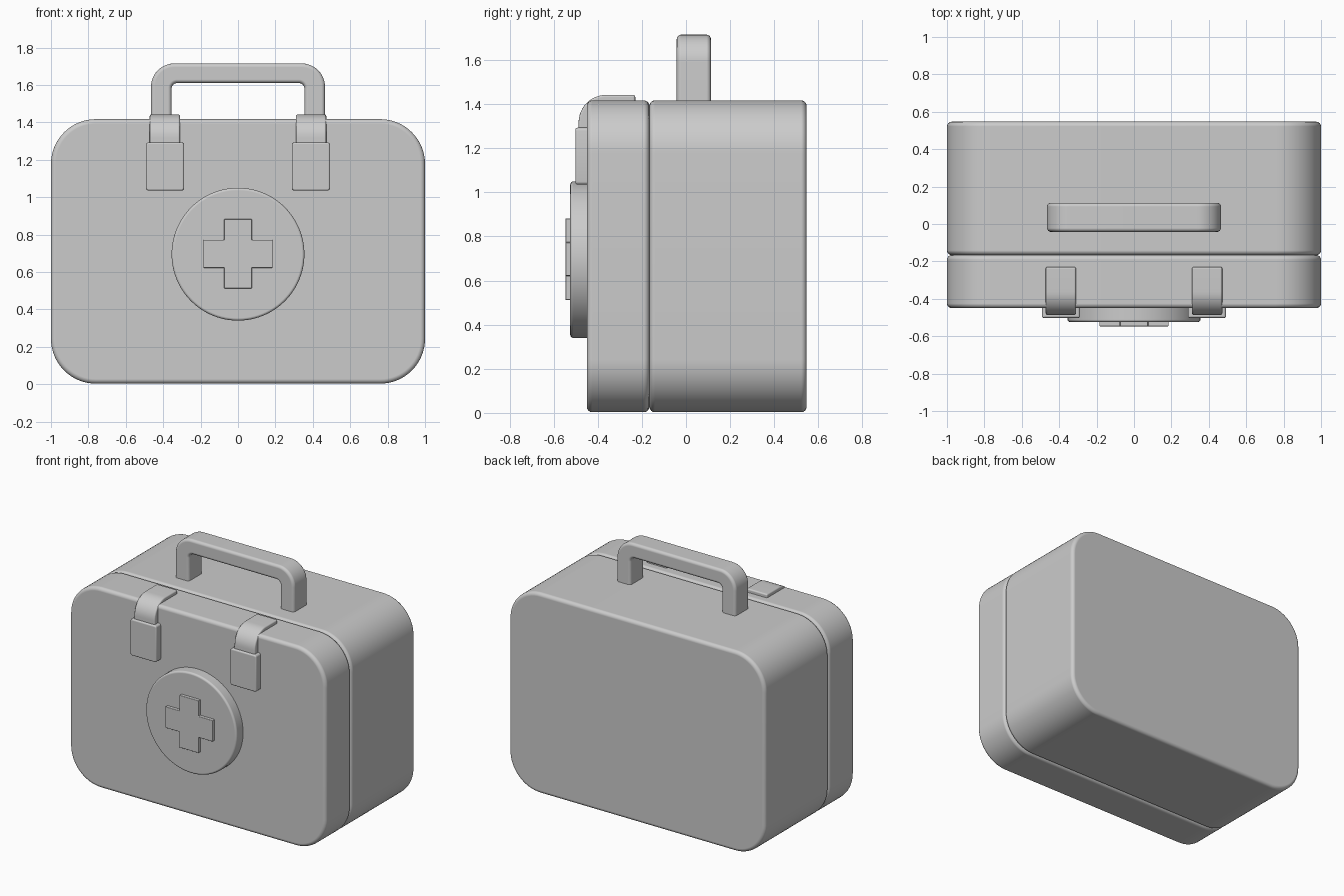
import bpy, bmesh
from math import sin, cos, pi, radians
from mathutils import Vector

if "Cube" in bpy.data.objects:
    bpy.data.objects.remove(bpy.data.objects["Cube"])


def rounded(points, radii, steps=12):
    """Round each corner of a closed 2D outline with an arc (0 = sharp)."""
    out, n = [], len(points)
    for i in range(n):
        p, r = Vector(points[i]), radii[i]
        if r == 0:
            out.append(p)
            continue
        a = (Vector(points[i - 1]) - p).normalized()
        b = (Vector(points[(i + 1) % n]) - p).normalized()
        centre = p + (a + b) * r          # right-angled corners
        for k in range(steps + 1):
            t = k / steps * pi / 2
            out.append(centre - b * r * cos(t) - a * r * sin(t))
    return out


def rect(x0, x1, z0, z1, r, steps=12):
    return rounded([(x0, z0), (x1, z0), (x1, z1), (x0, z1)], [r] * 4, steps)


def prism(name, outline, d0, d1, bevel, axis='Y', segments=4):
    """Extrude an outline (xz along Y, or yz along X) with softened edges."""
    bm = bmesh.new()

    def place(p, d):
        return (p[0], d, p[1]) if axis == 'Y' else (d, p[0], p[1])
    lo = [bm.verts.new(place(p, d0)) for p in outline]
    hi = [bm.verts.new(place(p, d1)) for p in outline]
    bm.faces.new(lo)
    bm.faces.new(hi[::-1])
    n = len(outline)
    for i in range(n):
        j = (i + 1) % n
        bm.faces.new((lo[j], lo[i], hi[i], hi[j]))
    bmesh.ops.recalc_face_normals(bm, faces=bm.faces)
    for f in bm.faces:
        f.smooth = True
    mesh = bpy.data.meshes.new(name)
    bm.to_mesh(mesh)
    bm.free()
    ob = bpy.data.objects.new(name, mesh)
    bpy.context.collection.objects.link(ob)
    mod = ob.modifiers.new("soft_edges", 'BEVEL')
    mod.width = bevel
    mod.segments = segments
    mod.limit_method = 'ANGLE'
    mod.angle_limit = radians(40)
    mod.harden_normals = True
    return ob


# Case: deep back half and shallow lid, meeting at a seam
case = rect(-1, 1, 0.003, 1.417, 0.24, 16)
prism("case_back", case, -0.166, 0.547, 0.025)
prism("case_front", case, -0.45, -0.166, 0.025)

# Round badge with raised cross
disc = [(0.355 * cos(2 * pi * k / 96), 0.695 + 0.355 * sin(2 * pi * k / 96))
        for k in range(96)]
prism("badge_disc", disc, -0.525, -0.43, 0.014)
a, b = 0.075, 0.185
cross = [(-a, -b), (a, -b), (a, -a), (b, -a), (b, a), (a, a),
         (a, b), (-a, b), (-a, a), (-b, a), (-b, -a), (-a, -a)]
prism("badge_cross", [(x, z + 0.697) for x, z in cross],
      -0.547, -0.51, 0.004, segments=2)

# Carrying handle: flat arch with rounded corners
arch = rounded([(-0.465, 1.39), (-0.465, 1.715), (0.465, 1.715), (0.465, 1.39),
                (0.355, 1.39), (0.355, 1.61), (-0.355, 1.61), (-0.355, 1.39)],
               [0, 0.125, 0.125, 0, 0, 0.03, 0.03, 0])
prism("handle", arch, -0.042, 0.113, 0.02)

# Two latches: strap bent over the top edge, and a buckle plate
strap = rounded([(-0.23, 1.39), (-0.23, 1.442), (-0.487, 1.442),
                 (-0.487, 1.26), (-0.43, 1.26), (-0.43, 1.39)],
                [0, 0, 0.125, 0, 0, 0])
for side, s in (("left", -1), ("right", 1)):
    x0, x1 = sorted((s * 0.31, s * 0.472))
    prism("strap_" + side, strap, x0, x1, 0.01, axis='X')
    x0, x1 = sorted((s * 0.288, s * 0.492))
    prism("buckle_" + side, rect(x0, x1, 1.035, 1.293, 0.014, 4),
          -0.502, -0.43, 0.01)
